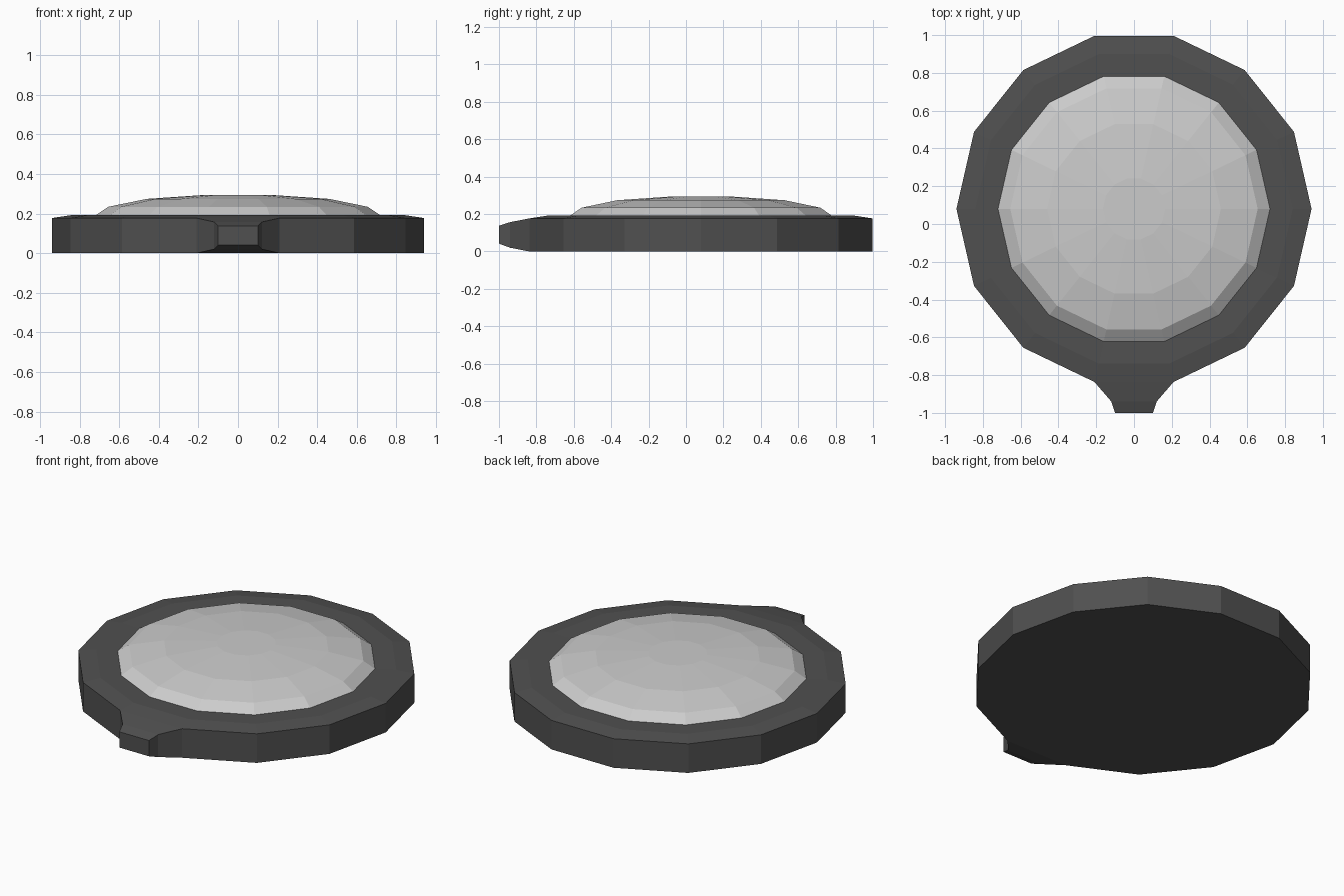
import bpy, bmesh, math

if "Cube" in bpy.data.objects:
    bpy.data.objects.remove(bpy.data.objects["Cube"])

SIDES, CY = 14, 0.08


def material(name, rgba):
    m = bpy.data.materials.new(name)
    m.diffuse_color = rgba
    m.use_nodes = True
    m.node_tree.nodes["Principled BSDF"].inputs["Base Color"].default_value = m.diffuse_color
    return m


def ring(bm, r, z):
    return [bm.verts.new((r * math.cos(2 * math.pi * i / SIDES),
                          CY + r * math.sin(2 * math.pi * i / SIDES), z))
            for i in range(SIDES)]


def bridge(bm, a, b):
    n = len(a)
    return [bm.faces.new((a[i], a[(i + 1) % n], b[(i + 1) % n], b[i])) for i in range(n)]


def finish(bm, name, mat):
    bmesh.ops.recalc_face_normals(bm, faces=bm.faces)
    me = bpy.data.meshes.new(name)
    bm.to_mesh(me)
    bm.free()
    me.materials.append(mat)
    ob = bpy.data.objects.new(name, me)
    bpy.context.collection.objects.link(ob)
    return ob


dark = material("dark_plastic", (0.08, 0.08, 0.08, 1))
glass = material("clear_dome", (0.8, 0.8, 0.8, 0.8))

# Housing: flat-bottomed rim with a shallow bevel and a seat under the dome
bm = bmesh.new()
rings = [ring(bm, r, z) for r, z in
         [(0.94, 0), (0.94, 0.177), (0.84, 0.192), (0.72, 0.19)]]
walls = [bridge(bm, a, b) for a, b in zip(rings, rings[1:])]
bm.faces.new(rings[0])
bm.faces.new(rings[-1])

# Front tab: the front wall facet is extended outward in tapering sections
front = min(walls[0], key=lambda f: f.calc_center_median().y)
prev = sorted(front.verts, key=lambda v: math.atan2(v.co.z - 0.09, v.co.x))
bm.faces.remove(front)
for y, w, z0, z1 in [(-0.94, 0.12, 0.02, 0.157), (-1.0, 0.10, 0.042, 0.138)]:
    section = [bm.verts.new(p) for p in
               [(-w, y, z0), (w, y, z0), (w, y, z1), (-w, y, z1)]]
    bridge(bm, prev, section)
    prev = section
bm.faces.new(prev)
finish(bm, "housing", dark)

# Faceted lens dome
bm = bmesh.new()
rings = [ring(bm, r, z) for r, z in
         [(0.72, 0.19), (0.655, 0.234), (0.46, 0.274), (0.165, 0.294)]]
for a, b in zip(rings, rings[1:]):
    bridge(bm, a, b)
bm.faces.new(rings[-1])
finish(bm, "lens_dome", glass)
